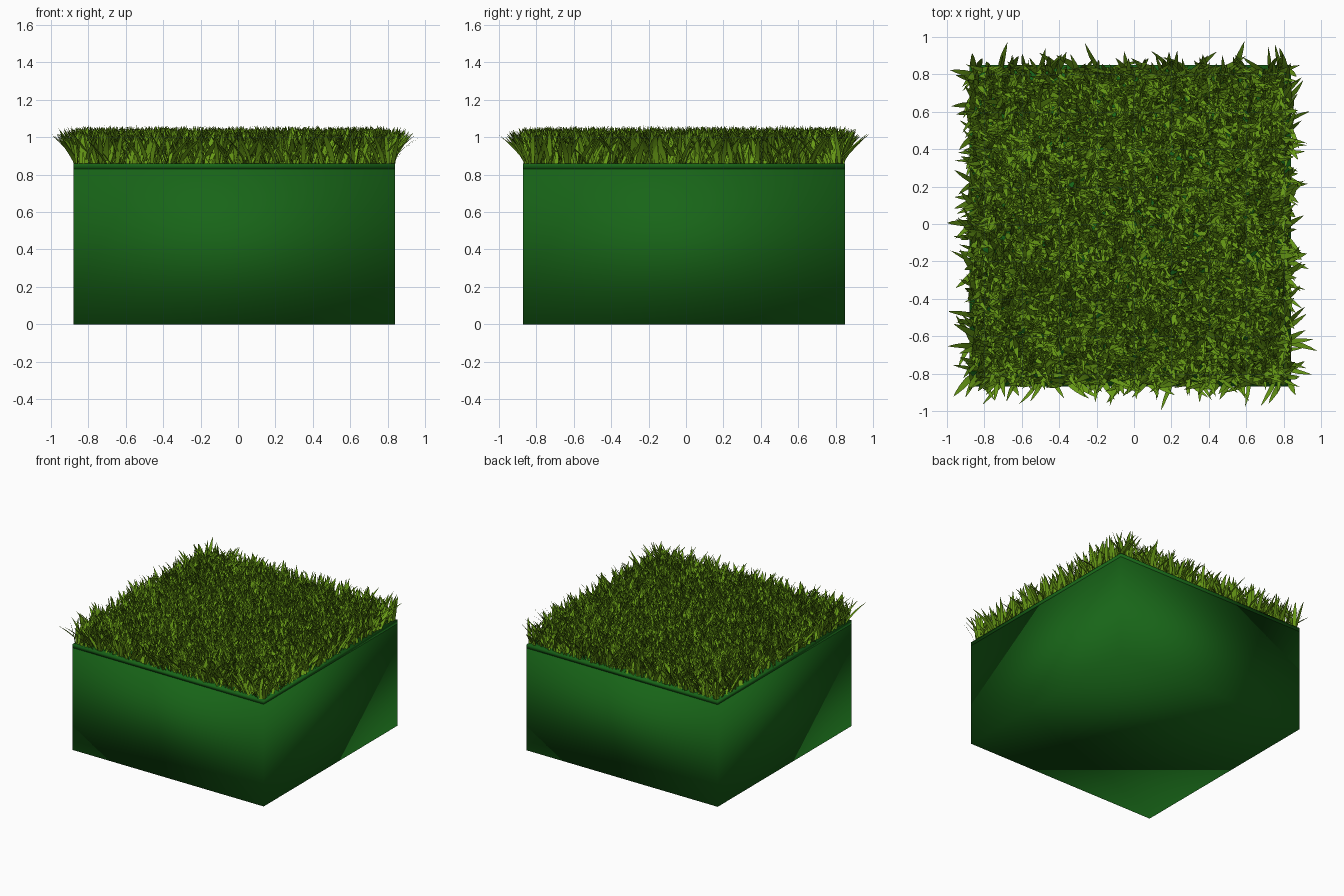
import bpy
import math
import random

if "Cube" in bpy.data.objects:
    bpy.data.objects.remove(bpy.data.objects["Cube"])

random.seed(7)
X0, X1 = -0.88, 0.84
Y0, Y1 = -0.87, 0.85
SOIL_TOP, TURF_TOP = 0.83, 0.86


def material(name, rgb):
    m = bpy.data.materials.new(name)
    m.diffuse_color = (*rgb, 1)
    m.use_nodes = True
    m.node_tree.nodes["Principled BSDF"].inputs["Base Color"].default_value = m.diffuse_color
    return m


def mesh_object(name, verts, faces, mat):
    me = bpy.data.meshes.new(name)
    me.from_pydata(verts, [], faces)
    me.update()
    me.materials.append(mat)
    me.polygons.foreach_set("use_smooth", [True] * len(me.polygons))
    ob = bpy.data.objects.new(name, me)
    bpy.context.collection.objects.link(ob)
    return ob


def block(name, z0, z1, mat):
    verts = [(x, y, z) for z in (z0, z1)
             for x, y in ((X0, Y0), (X1, Y0), (X1, Y1), (X0, Y1))]
    faces = [(3, 2, 1, 0), (4, 5, 6, 7)]
    faces += [(i, (i + 1) % 4, (i + 1) % 4 + 4, i + 4) for i in range(4)]
    return mesh_object(name, verts, faces, mat)


ground_green = material("ground_green", (0.009, 0.13, 0.009))
blade_green = material("blade_green", (0.14, 0.33, 0.008))

# Ground cube and the thin turf slab on top of it
block("ground_block", 0, SOIL_TOP, ground_green)
block("turf_slab", SOIL_TOP, TURF_TOP, ground_green)

# Grass: curved tapering blades scattered over the turf
PROFILE = ((0.0, 0.7), (0.3, 1.0), (0.6, 0.85), (0.82, 0.5))  # height, width
verts, faces = [], []


def add_blade(x, y):
    yaw = random.uniform(0, 2 * math.pi)
    dx, dy = math.cos(yaw), math.sin(yaw)
    lean = random.uniform(0.03, 0.155)
    sway = random.uniform(-0.04, 0.04)
    height = (0.207 - 2 * lean ** 2) * random.uniform(0.82, 1.0)
    half = random.uniform(0.010, 0.018)

    def point(t, side):
        out = lean * t ** 1.3
        across = sway * t * t + side
        px = x + dx * out - dy * across
        py = y + dy * out + dx * across
        return (max(-1, min(1, px)), max(-1, min(1, py)),
                TURF_TOP + height * t)

    base = len(verts)
    for t, w in PROFILE:
        verts.extend((point(t, -half * w), point(t, half * w)))
    verts.append(point(1.0, 0))
    for i in range(len(PROFILE) - 1):
        a = base + 2 * i
        faces.append((a, a + 1, a + 3, a + 2))
    a = base + 2 * len(PROFILE) - 2
    faces.append((a, a + 1, a + 2))


CELLS = 80
for i in range(CELLS):
    for j in range(CELLS):
        u = (i + random.random()) / CELLS
        v = (j + random.random()) / CELLS
        add_blade(X0 + 0.01 + u * (X1 - X0 - 0.02),
                  Y0 + 0.01 + v * (Y1 - Y0 - 0.02))

mesh_object("grass_blades", verts, faces, blade_green)
